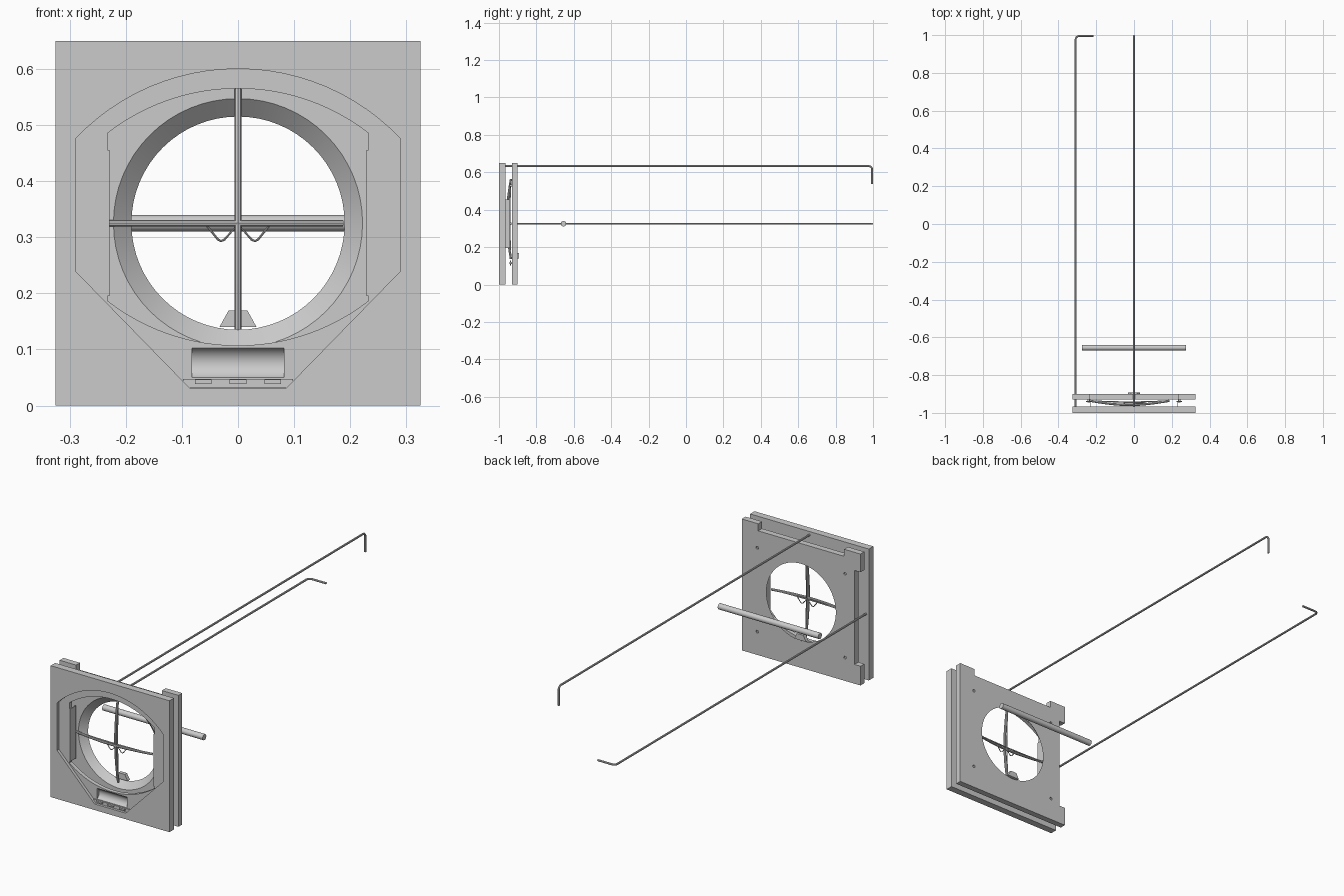
import bpy, bmesh, math
from mathutils import Vector

if "Cube" in bpy.data.objects:
    bpy.data.objects.remove(bpy.data.objects["Cube"])

CZ = 0.325  # height of the opening centre


def finish(name, bm, smooth=False):
    bmesh.ops.recalc_face_normals(bm, faces=bm.faces)
    me = bpy.data.meshes.new(name)
    bm.to_mesh(me)
    bm.free()
    ob = bpy.data.objects.new(name, me)
    bpy.context.collection.objects.link(ob)
    if smooth:
        activate(ob)
        bpy.ops.object.shade_smooth_by_angle(angle=math.radians(35))
    return ob


def activate(ob):
    bpy.ops.object.select_all(action='DESELECT')
    ob.select_set(True)
    bpy.context.view_layer.objects.active = ob


def prism(name, pts, y0, y1):
    """Extrude an (x, z) outline from y0 to y1."""
    bm = bmesh.new()
    f = bm.faces.new([bm.verts.new((x, y0, z)) for x, z in pts])
    r = bmesh.ops.extrude_face_region(bm, geom=[f])
    bmesh.ops.translate(bm, vec=(0, y1 - y0, 0),
                        verts=[v for v in r['geom'] if isinstance(v, bmesh.types.BMVert)])
    return finish(name, bm)


def box(name, x0, x1, y0, y1, z0, z1):
    return prism(name, [(x0, z0), (x1, z0), (x1, z1), (x0, z1)], y0, y1)


def cone(name, a, b, r0, r1, n=32):
    a, b = Vector(a), Vector(b)
    bm = bmesh.new()
    bmesh.ops.create_cone(bm, cap_ends=True, segments=n, radius1=r0, radius2=r1,
                          depth=(b - a).length)
    bm.transform((b - a).to_track_quat('Z', 'Y').to_matrix().to_4x4())
    bmesh.ops.translate(bm, vec=(a + b) / 2, verts=bm.verts)
    return finish(name, bm, True)


def cut(ob, cutter):
    m = ob.modifiers.new('cut', 'BOOLEAN')
    m.operation, m.solver, m.object = 'DIFFERENCE', 'EXACT', cutter
    activate(ob)
    bpy.ops.object.modifier_apply(modifier=m.name)
    bpy.data.objects.remove(cutter)


def wire(name, pts, r):
    """Round wire along a path, converted to mesh."""
    cu = bpy.data.curves.new(name, 'CURVE')
    cu.dimensions, cu.bevel_depth, cu.bevel_resolution, cu.use_fill_caps = '3D', r, 2, True
    s = cu.splines.new('POLY')
    s.points.add(len(pts) - 1)
    for p, q in zip(s.points, pts):
        p.co = (*q, 1)
    ob = bpy.data.objects.new(name, cu)
    bpy.context.collection.objects.link(ob)
    activate(ob)
    bpy.ops.object.convert(target='MESH')
    bpy.ops.object.shade_smooth_by_angle(angle=math.radians(40))


def arc(half, z_end, z_mid, n=24):
    """Circular arc from (half, z_end) through (0, z_mid) to (-half, z_end)."""
    h = z_mid - z_end
    s = 1 if h > 0 else -1
    R = (half ** 2 + h ** 2) / (2 * abs(h))
    a = math.asin(half / R)
    return [(R * math.sin(t), z_mid - s * R + s * R * math.cos(t))
            for t in (a - 2 * a * i / n for i in range(n + 1))]


# Front plate with a stepped pocket, arched opening and scooped trough
front = box('front_plate', -0.325, 0.325, -1.0, -0.965, 0, 0.65)
pocket = arc(0.29, 0.475, 0.6) + [(-0.29, 0.24), (-0.085, 0.03), (0.085, 0.03), (0.29, 0.24)]
cut(front, prism('pocket_cutter', pocket, -1.05, -0.985))
opening = arc(0.233, 0.485, 0.565) + arc(0.233, 0.187, 0.107)[::-1]
cut(front, prism('opening_cutter', opening, -1.05, -0.9))
cut(front, cone('trough_cutter', (-0.082, -0.997, 0.076), (0.082, -0.997, 0.076), 0.029, 0.029))

# Back plate: notched outline with a tapered round hole
outline = [(-0.325, 0), (0.325, 0), (0.325, 0.65), (0.235, 0.65), (0.235, 0.615),
           (-0.235, 0.615), (-0.235, 0.65), (-0.325, 0.65), (-0.325, 0.56),
           (-0.292, 0.56), (-0.292, 0.095), (-0.325, 0.095)]
back = prism('back_plate', outline, -0.93, -0.90)
cut(back, cone('hole_cutter', (0, -0.96, CZ), (0, -0.87, CZ), 0.254, 0.158, 64))
for x in (-0.24, 0.24):
    for z in (0.115, 0.53):
        cut(back, cone('bolt_cutter', (x, -0.95, z), (x, -0.88, z), 0.007, 0.007, 16))
        cone('bolt_shank', (x, -0.945, z), (x, -0.906, z), 0.006, 0.006, 16)
        cone('bolt_head', (x, -0.942, z), (x, -0.936, z), 0.014, 0.014, 16)

# Lip below the trough with three small pads
box('trough_lip', -0.098, 0.098, -0.99, -0.984, 0.031, 0.047)
for x in (-0.062, 0, 0.062):
    box('lip_pad', x - 0.015, x + 0.015, -0.997, -0.988, 0.038, 0.046)

# Side strips in the opening
for s in (-1, 1):
    box('side_strip', s * 0.231 - 0.002, s * 0.231 + 0.002, -0.986, -0.94, 0.195, 0.455)

# Wedge stop at the foot of the round hole
prism('wedge_stop', [(-0.033, 0.14), (0.033, 0.14), (0.017, 0.169), (-0.017, 0.169)],
      -0.91, -0.892)

# Crossed bowed bars: a front bow and a nearly flat rear bar each way
N = 16
for label, bow, r in (('front', 0.022, 0.006), ('rear', 0.006, 0.003)):
    u = [i / N for i in range(N + 1)]
    y = [-0.936 - bow * math.sin(math.pi * t) for t in u]
    wire(label + '_upright_bar', [(0, b, 0.136 + 0.428 * t) for t, b in zip(u, y)], r)
    wire(label + '_cross_bar', [(-0.233 + 0.42 * t, b, CZ) for t, b in zip(u, y)], r)

# Zigzag spring wire at the crossing
wire('zigzag_wire', [(-0.055, -0.948, 0.32), (-0.036, -0.948, 0.296), (-0.03, -0.948, 0.293),
                     (-0.024, -0.948, 0.296), (0, -0.948, 0.323), (0.024, -0.948, 0.296),
                     (0.03, -0.948, 0.293), (0.036, -0.948, 0.296), (0.055, -0.948, 0.32)], 0.002)


# Long hooked rods
def hooked_rod(name, start, hook):
    x, y, z = start
    d, B, Y = Vector(hook), 0.018, 0.995
    c = Vector((x, Y - B, z)) + d.normalized() * B
    bend = [c + Vector((0, B * math.sin(t), 0)) - d.normalized() * B * math.cos(t)
            for t in (i * math.pi / 12 for i in range(7))]
    wire(name, [Vector(start)] + bend + [Vector((x, Y, z)) + d], 0.005)


hooked_rod('upper_rod', (0, -0.966, 0.633), (0, 0, -0.095))
hooked_rod('side_rod', (-0.309, -0.966, CZ), (0.095, 0, 0))

# Loose round bar behind the plates
cone('round_bar', (-0.275, -0.655, CZ), (0.275, -0.655, CZ), 0.0145, 0.0145)
